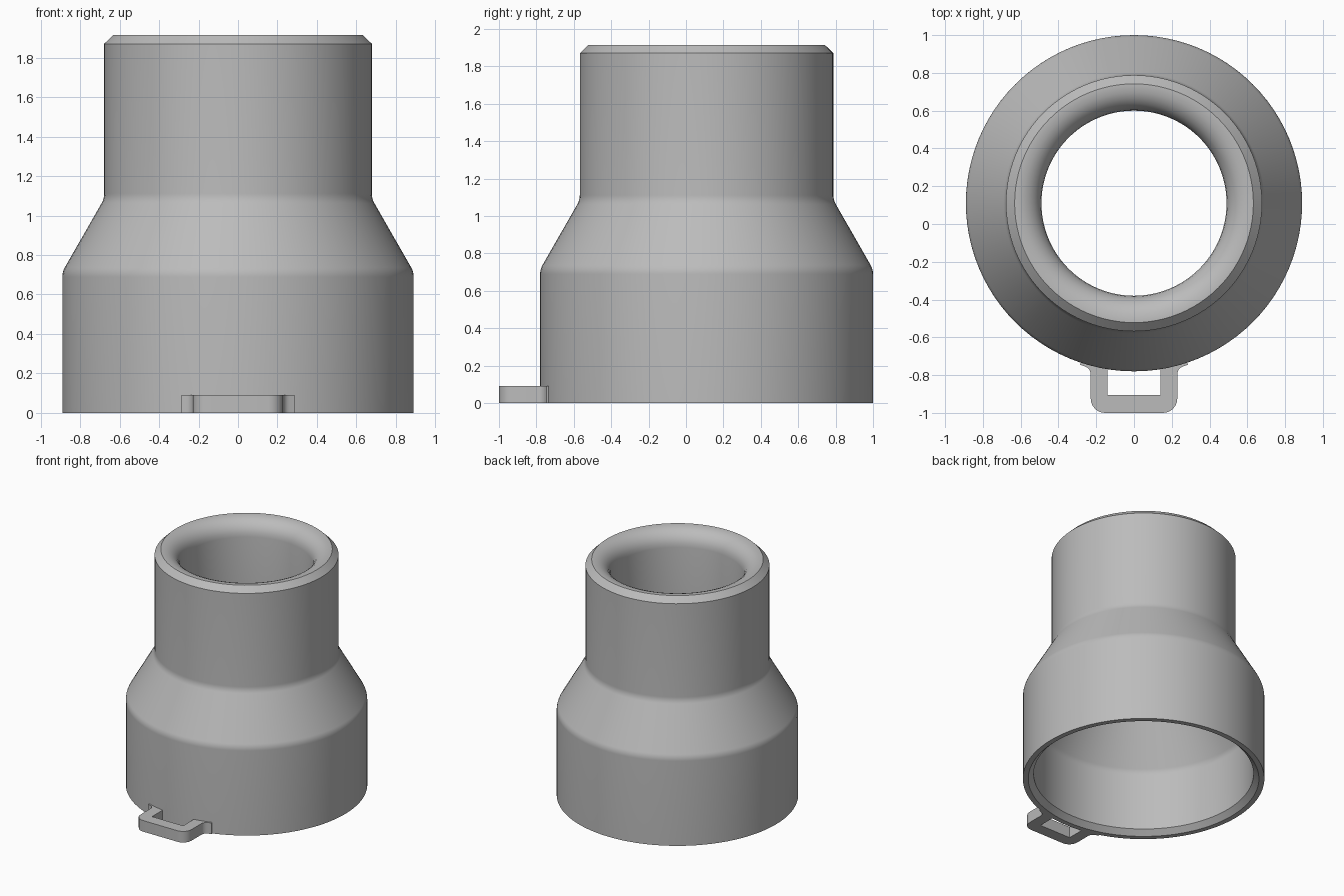
import bpy, bmesh, math
from mathutils import Vector

if "Cube" in bpy.data.objects:
    bpy.data.objects.remove(bpy.data.objects["Cube"])

CY = 0.11      # y of the sleeve axis
SEGS = 96

grey = bpy.data.materials.new("plain grey")
grey.diffuse_color = (0.5, 0.5, 0.5, 1)
grey.use_nodes = True
grey.node_tree.nodes["Principled BSDF"].inputs["Base Color"].default_value = grey.diffuse_color


def fillet(points, steps=6):
    """Round a closed 2D profile of (x, y, radius) corners."""
    out = []
    n = len(points)
    for i, (x, y, r) in enumerate(points):
        p = Vector((x, y))
        if r == 0:
            out.append(p)
            continue
        a = (Vector(points[i - 1][:2]) - p).normalized()
        b = (Vector(points[(i + 1) % n][:2]) - p).normalized()
        half = a.angle(b) / 2
        t = r / math.tan(half)
        centre = p + (a + b).normalized() * (r / math.sin(half))
        start, end = p + a * t - centre, p + b * t - centre
        sweep = start.angle(end)
        for k in range(steps + 1):
            f = k / steps
            out.append(centre + (start * math.sin((1 - f) * sweep)
                                 + end * math.sin(f * sweep)) / math.sin(sweep))
    return out


def finish(bm, name):
    bmesh.ops.recalc_face_normals(bm, faces=bm.faces)
    mesh = bpy.data.meshes.new(name)
    bm.to_mesh(mesh)
    bm.free()
    mesh.materials.append(grey)
    ob = bpy.data.objects.new(name, mesh)
    bpy.context.collection.objects.link(ob)
    bpy.context.view_layer.objects.active = ob
    ob.select_set(True)
    bpy.ops.object.shade_smooth_by_angle(angle=math.radians(30))
    ob.select_set(False)
    return ob


# Stepped sleeve: closed wall section (radius, height, corner rounding) revolved
section = fillet([
    (0.85, 0, 0), (0.89, 0, 0), (0.89, 0.715, 0.1), (0.678, 1.085, 0.1),
    (0.678, 1.87, 0), (0.632, 1.915, 0), (0.49, 1.915, 0.13),
    (0.49, 1.08, 0.1), (0.81, 0.52, 0.1), (0.81, 0.04, 0)])
bm = bmesh.new()
rings = []
for s in range(SEGS):
    a = 2 * math.pi * s / SEGS
    rings.append([bm.verts.new((p.x * math.cos(a), CY + p.x * math.sin(a), p.y))
                  for p in section])
for s in range(SEGS):
    r0, r1 = rings[s], rings[(s + 1) % SEGS]
    for i in range(len(section)):
        j = (i + 1) % len(section)
        bm.faces.new((r0[i], r1[i], r1[j], r0[j]))
finish(bm, "stepped_sleeve")

# Strap loop: flat U-shaped lug whose ends run into the sleeve wall
right = [(0.14, -0.749, 0), (0.20, -0.737, 0), (0.275, -0.717, 0),
         (0.285, -0.745, 0), (0.229, -0.765, 0.045), (0.229, -1, 0.075)]
left = [(-x, y, r) for x, y, r in reversed(right)]
outline = fillet(right + left + [(-0.14, -0.905, 0), (0.14, -0.905, 0)])
bm = bmesh.new()
base = bm.faces.new([bm.verts.new((p.x, p.y, 0)) for p in outline])
top = bmesh.ops.extrude_face_region(bm, geom=[base])
bmesh.ops.translate(bm, vec=(0, 0, 0.09),
                    verts=[v for v in top["geom"] if isinstance(v, bmesh.types.BMVert)])
finish(bm, "strap_loop")
